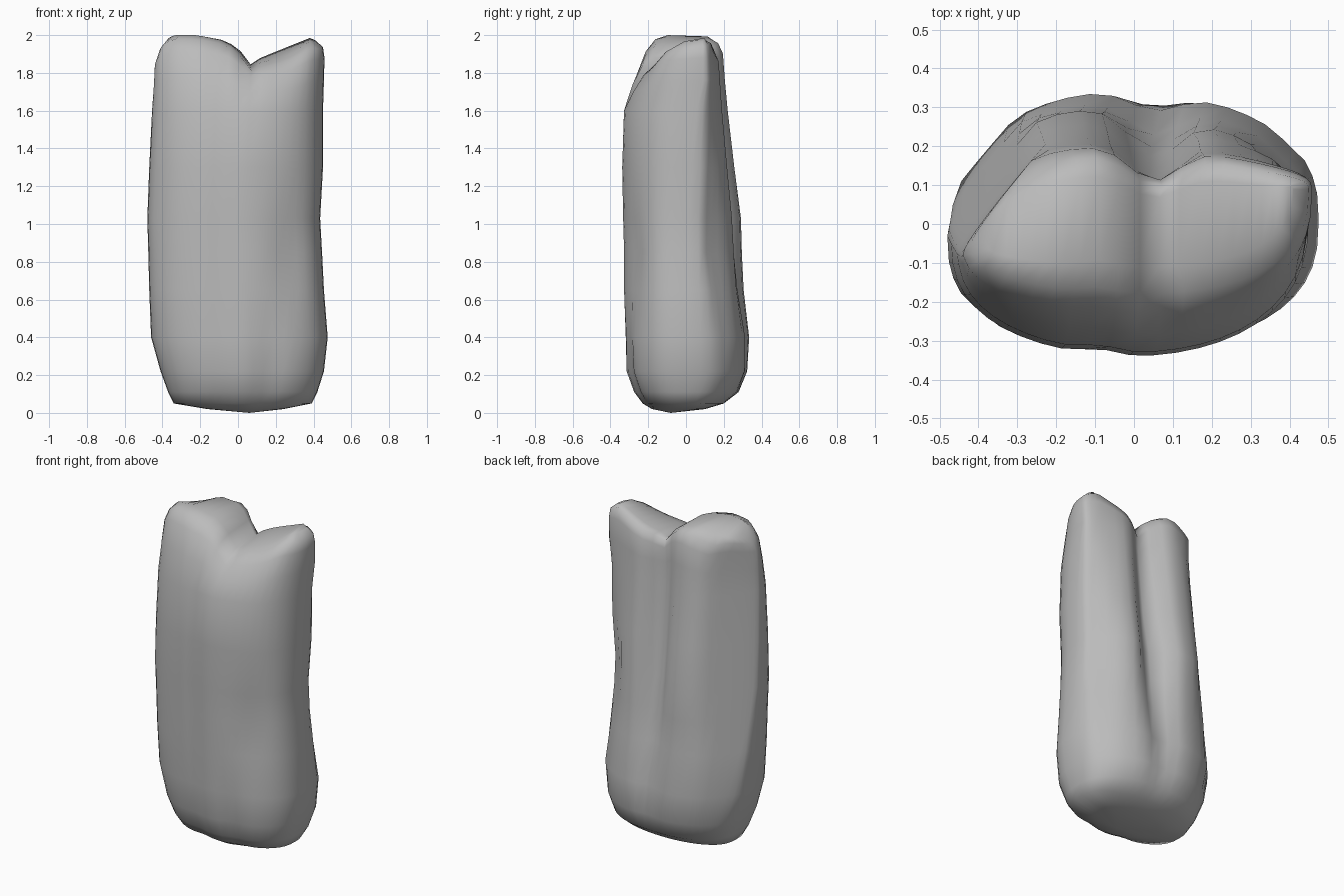
import bpy, bmesh, math

cube = bpy.data.objects.get("Cube")
if cube:
    bpy.data.objects.remove(cube)

SEGMENTS = 48
SHOULDER = 1.6

# Rings up the body: height, x low, x high, y front, y back, back groove depth
BODY = [
    (0.02, -0.16, 0.24, -0.18, 0.1, 0.0),
    (0.05, -0.34, 0.39, -0.23, 0.2, 0.0),
    (0.11, -0.37, 0.42, -0.275, 0.285, 0.01),
    (0.22, -0.41, 0.455, -0.315, 0.335, 0.03),
    (0.4, -0.46, 0.475, -0.32, 0.345, 0.05),
    (0.65, -0.47, 0.455, -0.33, 0.315, 0.08),
    (0.85, -0.475, 0.445, -0.33, 0.305, 0.1),
    (1.03, -0.48, 0.435, -0.335, 0.3, 0.12),
    (1.3, -0.47, 0.45, -0.34, 0.265, 0.12),
    (SHOULDER, -0.455, 0.45, -0.33, 0.23, 0.11),
]
# Rings over the two lobes: rise from shoulder to crest, then the same extents
CROWN = [
    (0.45, -0.445, 0.455, -0.285, 0.215, 0.1),
    (0.8, -0.44, 0.458, -0.23, 0.205, 0.09),
    (0.95, -0.42, 0.45, -0.18, 0.18, 0.08),
    (1.0, -0.38, 0.41, -0.11, 0.13, 0.06),
]
# Outline of the two crests with the notch between them
CREST = [(-0.46, 1.93), (-0.34, 2.0), (-0.22, 2.0), (-0.06, 1.97), (0.02, 1.91),
         (0.06, 1.84), (0.12, 1.88), (0.38, 1.985), (0.46, 1.95)]


def crest(x):
    if x <= CREST[0][0]:
        return CREST[0][1]
    for (a, za), (b, zb) in zip(CREST, CREST[1:]):
        if x <= b:
            return za + (zb - za) * (x - a) / (b - a)
    return CREST[-1][1]


def bump(value, centre, width):
    return math.exp(-((value - centre) / width) ** 2)


def section(x_low, x_high, y_front, y_back, groove, z):
    """Flattened oval with planed corners, a back groove and front dents."""
    points = []
    for i in range(SEGMENTS):
        angle = math.tau * i / SEGMENTS
        c, s = math.cos(angle), math.sin(angle)
        s = math.copysign(abs(s) ** 0.75, s)
        x = (x_low + x_high) / 2 + c * (x_high - x_low) / 2
        lean = 0.08 * max(0, z - 1) if c > 0 else 0.02 * z
        tilt = (0.01 + lean) * c * (1 - abs(s))
        if s > 0:
            y = s * y_back * (1 - 0.16 * max(0, c) * min(1, z))
            y -= s * groove * bump(x, 0.05, 0.09)
            # Planed corners behind each lobe, the +x one flaring near the foot
            y = min(y, 0.24 + (x + 0.2) * 1.125 + 0.12 * max(0, 1.7 - z))
            flare = 0.1 * bump(z, 0.35, 0.35) + 0.05 * max(0, z - 1)
            y = min(y, 0.5 - x + flare)
        else:
            y = -s * y_front
            y -= s * 0.015 * bump(x, -0.09, 0.06)
            y -= s * 0.035 * bump(x, 0.28, 0.1) * bump(z, 0.8, 0.22)
            y -= s * 0.025 * bump(x, 0.16, 0.07) * bump(z, 0.2, 0.2)
            y = max(y, -0.61 - x)
        points.append((x, y + tilt))
    return points


def bridge(bm, lower, upper):
    for i in range(SEGMENTS):
        j = (i + 1) % SEGMENTS
        bm.faces.new((lower[i], lower[j], upper[j], upper[i]))


# Boulder body, crown and closing faces
bm = bmesh.new()
rings = []
for z, *extent in BODY:
    rings.append([bm.verts.new((x, y, z)) for x, y in section(*extent, z)])
for rise, *extent in CROWN:
    ring = []
    for x, y in section(*extent, 2):
        # The +x lobe slopes to the front, the -x lobe to its back corner
        slope = 0.3 * bump(x, 0.3, 0.22) * max(0, 0.06 - y)
        slope += 0.6 * max(0, y - x - 0.3)
        z = SHOULDER + (crest(x) - SHOULDER - slope) * rise
        ring.append(bm.verts.new((x, y, z)))
    rings.append(ring)
for lower, upper in zip(rings, rings[1:]):
    bridge(bm, lower, upper)

# Crown strips join front points to the back points opposite them
top = rings[-1]
half = SEGMENTS // 2
bm.faces.new((top[0], top[1], top[-1]))
for i in range(1, half - 1):
    bm.faces.new((top[i], top[i + 1], top[-i - 1], top[-i]))
bm.faces.new((top[half - 1], top[half], top[half + 1]))

# Blunt underside
tip = bm.verts.new((0.06, -0.08, 0))
for i in range(SEGMENTS):
    bm.faces.new((rings[0][(i + 1) % SEGMENTS], rings[0][i], tip))
bmesh.ops.recalc_face_normals(bm, faces=bm.faces)

mesh = bpy.data.meshes.new("standing_rock")
bm.to_mesh(mesh)
bm.free()
rock = bpy.data.objects.new("standing_rock", mesh)
bpy.context.collection.objects.link(rock)

# Stone colour
stone = bpy.data.materials.new("grey_stone")
stone.use_nodes = True
colour = (0.5, 0.5, 0.5, 1)
stone.diffuse_color = colour
stone.node_tree.nodes["Principled BSDF"].inputs["Base Color"].default_value = colour
mesh.materials.append(stone)

for polygon in mesh.polygons:
    polygon.use_smooth = True
